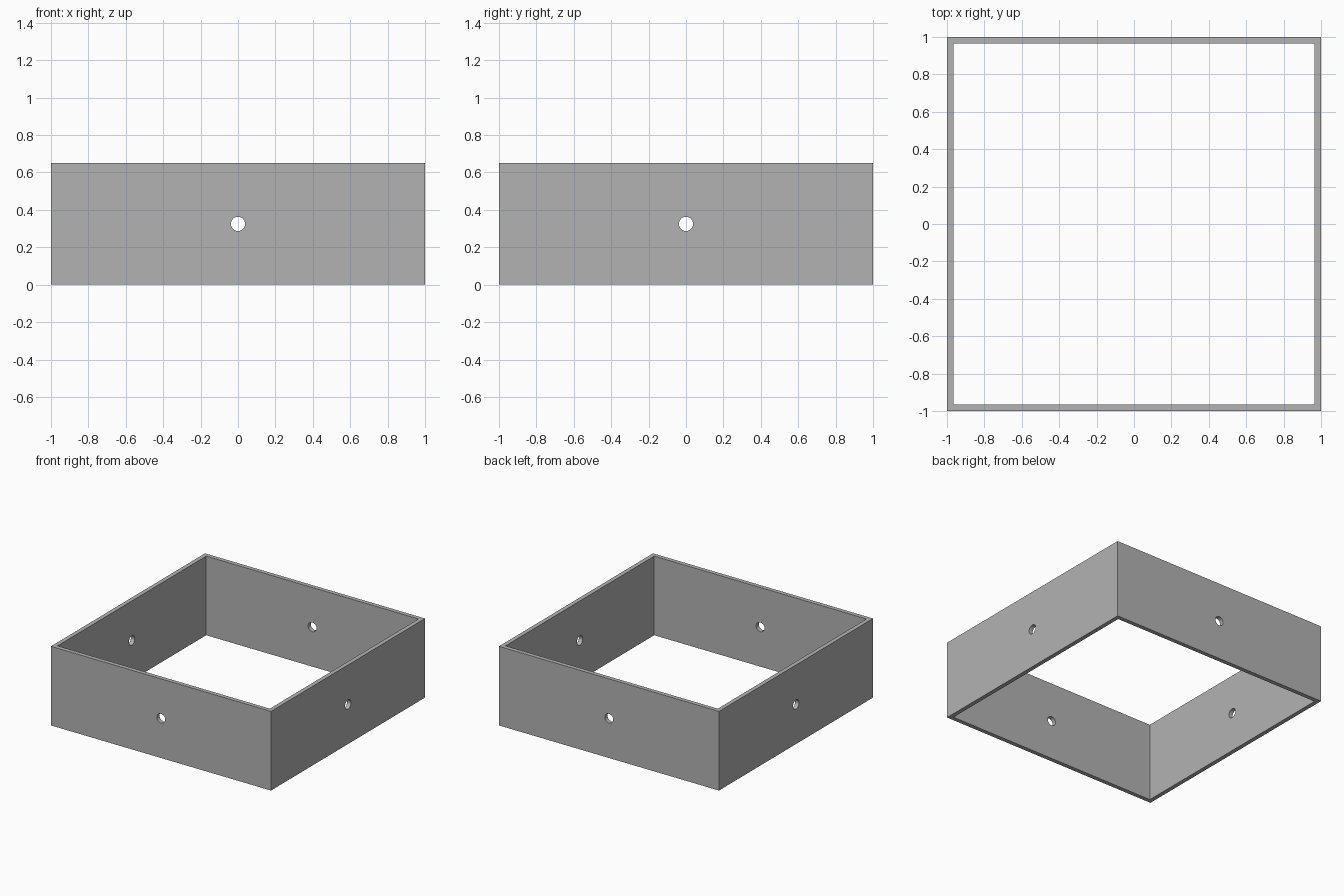
import bpy
from math import pi, radians

if "Cube" in bpy.data.objects:
    bpy.data.objects.remove(bpy.data.objects["Cube"], do_unlink=True)

SIDE, HEIGHT, WALL, HOLE_RADIUS = 2.0, 0.65, 0.035, 0.038
MID = HEIGHT / 2

grey = bpy.data.materials.new("plain grey")
grey.use_nodes = True
colour = (0.45, 0.45, 0.45, 1)
grey.diffuse_color = colour
grey.node_tree.nodes["Principled BSDF"].inputs["Base Color"].default_value = colour


def box(name, width, height):
    bpy.ops.mesh.primitive_cube_add(size=1, location=(0, 0, MID))
    obj = bpy.context.object
    obj.name = name
    obj.scale = (width, width, height)
    bpy.ops.object.transform_apply(location=False, rotation=False, scale=True)
    obj.data.materials.append(grey)
    return obj


def drill(name, rotation):
    bpy.ops.mesh.primitive_cylinder_add(
        vertices=32, radius=HOLE_RADIUS, depth=SIDE * 1.5,
        location=(0, 0, MID), rotation=rotation)
    obj = bpy.context.object
    obj.name = name
    obj.data.materials.append(grey)
    return obj


# Square frame, open at top and bottom
frame = box("square_frame", SIDE, HEIGHT)

# Central opening and one round hole through the middle of each wall
cutters = [
    box("opening_cutter", SIDE - 2 * WALL, HEIGHT * 2),
    drill("side_hole_cutter", (0, pi / 2, 0)),
    drill("front_hole_cutter", (pi / 2, 0, 0)),
]
bpy.ops.object.select_all(action="DESELECT")
frame.select_set(True)
bpy.context.view_layer.objects.active = frame
for cutter in cutters:
    cutter.hide_render = True
    cut = frame.modifiers.new(cutter.name, "BOOLEAN")
    cut.operation = "DIFFERENCE"
    cut.solver = "EXACT"
    cut.object = cutter
    bpy.ops.object.modifier_apply(modifier=cut.name)
for cutter in cutters:
    bpy.data.objects.remove(cutter, do_unlink=True)

# Round hole walls, crisp edges
bpy.ops.object.shade_smooth_by_angle(angle=radians(30))
